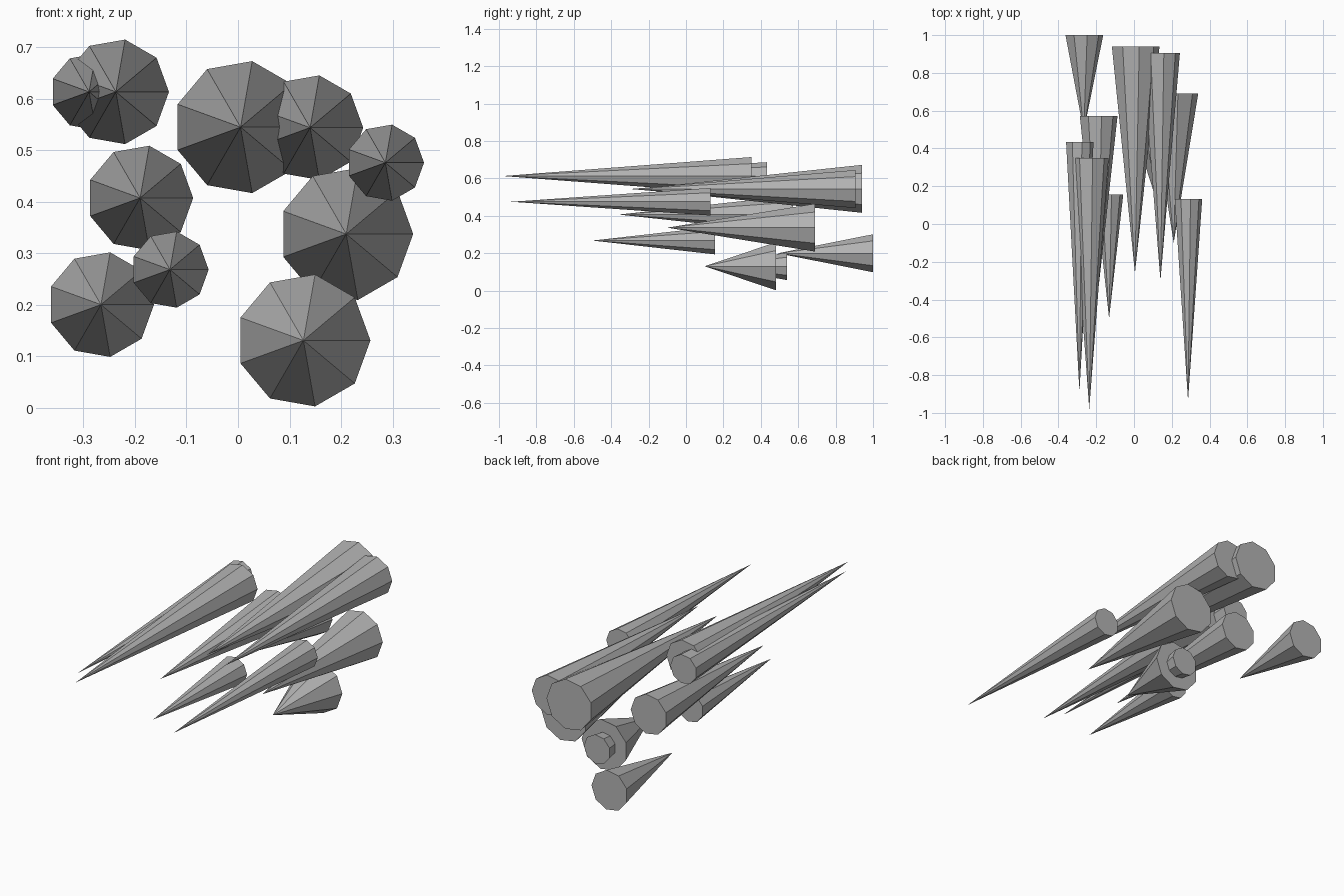
import bpy, bmesh, math

if "Cube" in bpy.data.objects:
    bpy.data.objects.remove(bpy.data.objects["Cube"])

# one flat grey for every spike
grey = bpy.data.materials.new("stone grey")
grey.diffuse_color = (0.45, 0.45, 0.45, 1)
grey.use_nodes = True
grey.node_tree.nodes["Principled BSDF"].inputs["Base Color"].default_value = grey.diffuse_color

SIDES = 9


def spike(name, x, z, radius, tip_y, base_y):
    """Nine-sided cone along y, tip to the front, closed flat base at the back."""
    bm = bmesh.new()
    tip = bm.verts.new((x, tip_y, z))
    ring = []
    for i in range(SIDES):
        a = 2 * math.pi * i / SIDES
        ring.append(bm.verts.new((x + radius * math.cos(a), base_y, z + radius * math.sin(a))))
    for i in range(SIDES):
        bm.faces.new((tip, ring[i], ring[(i + 1) % SIDES]))
    bm.faces.new(ring)
    bmesh.ops.recalc_face_normals(bm, faces=bm.faces[:])
    mesh = bpy.data.meshes.new(name)
    bm.to_mesh(mesh)
    bm.free()
    mesh.materials.append(grey)
    bpy.context.collection.objects.link(bpy.data.objects.new(name, mesh))


# three spike sizes: (x, z, tip y, base y)
LARGE = [(0.005, 0.5445, -0.26, 0.94), (0.21, 0.337, -0.10, 0.69), (0.127, 0.1305, 0.10, 0.48)]
MEDIUM = [(-0.237, 0.613, -0.98, 0.35), (0.14, 0.5435, -0.30, 0.905),
          (-0.19, 0.407, -0.36, 0.573), (-0.266, 0.2, 0.49, 1.0)]
SMALL = [(-0.289, 0.613, -0.89, 0.433), (0.286, 0.4755, -0.935, 0.132),
         (-0.132, 0.268, -0.50, 0.155), (0.127, 0.1305, 0.12, 0.54)]

for size, radius, places in (("large", 0.13, LARGE), ("medium", 0.103, MEDIUM), ("small", 0.075, SMALL)):
    for n, (x, z, tip_y, base_y) in enumerate(places, 1):
        spike(f"{size}_spike_{n}", x, z, radius, tip_y, base_y)
